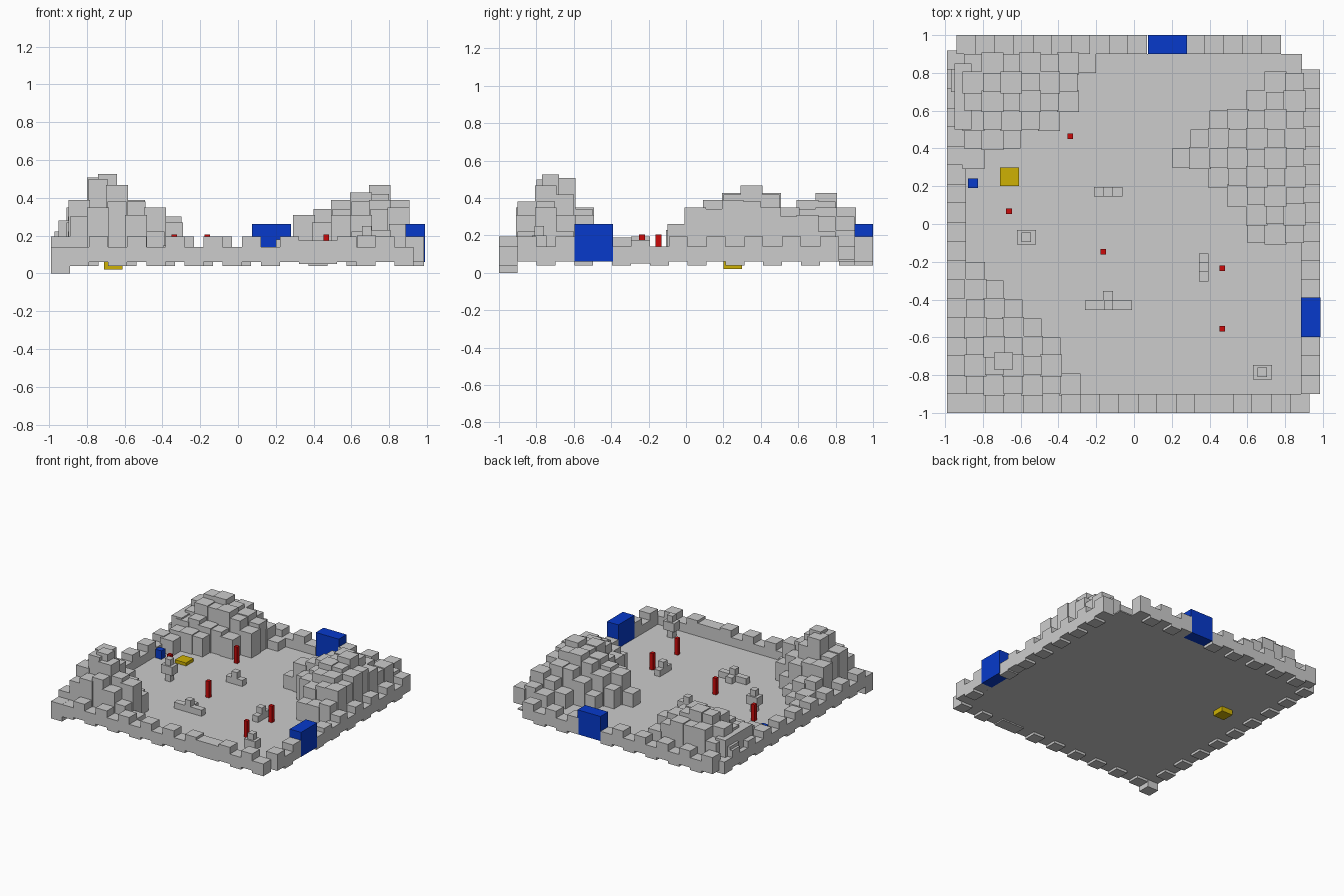
import bpy, bmesh
from mathutils import Matrix, Vector

cube = bpy.data.objects.get("Cube")
if cube:
    bpy.data.objects.remove(cube, do_unlink=True)

FLOOR = 0.07
CELL = 0.1      # hill column width
BLOCK = 0.101   # wall block length


def material(name, r, g, b):
    mat = bpy.data.materials.new(name)
    mat.use_nodes = True
    mat.diffuse_color = (r, g, b, 1)
    node = next(n for n in mat.node_tree.nodes if n.type == 'BSDF_PRINCIPLED')
    node.inputs["Base Color"].default_value = (r, g, b, 1)
    return mat


stone = material("stone_grey", 0.605, 0.605, 0.605)
blue = material("door_blue", 0.002, 0.042, 0.6)
red = material("post_red", 0.6, 0.003, 0.003)
yellow = material("pad_yellow", 0.62, 0.44, 0.001)


def build(name, boxes, mat):
    """One object made of boxes, each given as (x0, x1, y0, y1, z0, z1)."""
    bm = bmesh.new()
    for x0, x1, y0, y1, z0, z1 in boxes:
        centre = Vector((x0 + x1, y0 + y1, z0 + z1)) / 2
        size = Matrix.Diagonal((x1 - x0, y1 - y0, z1 - z0, 1))
        bmesh.ops.create_cube(bm, size=1, matrix=Matrix.Translation(centre) @ size)
    mesh = bpy.data.meshes.new(name)
    bm.to_mesh(mesh)
    bm.free()
    mesh.materials.append(mat)
    obj = bpy.data.objects.new(name, mesh)
    bpy.context.collection.objects.link(obj)
    return obj


# Bottom and top of low, middle and high wall blocks
LEVELS = {"L": (0.04, 0.14), "M": (0.05, 0.175), "H": (0.06, 0.195)}


def wall(name, start, edge, along_x, pattern):
    """Row of blocks following the pattern; a dash leaves a gap."""
    boxes = []
    for k, letter in enumerate(pattern):
        if letter == "-":
            continue
        span = (start + k * BLOCK, start + (k + 1) * BLOCK)
        depth = (edge, edge + CELL)
        boxes.append((*(span + depth if along_x else depth + span), *LEVELS[letter]))
    build(name, boxes, stone)


def hill(name, left, back, rows, extra=()):
    """Stepped columns; each letter is a height step, a dash is empty floor."""
    boxes = []
    for j, row in enumerate(rows.split()):
        for i, letter in enumerate(row):
            if letter == "-":
                continue
            top = 0.14 + 0.04 * (ord(letter) - ord("a"))
            # alternate columns sit a little proud of their neighbours
            grow = 0.008 if (i + j) % 2 else 0
            x, y = left + i * CELL, back - j * CELL
            boxes.append((x - grow, x + CELL + grow, y - CELL - grow, y + grow,
                          FLOOR - 0.005, top + grow))
    build(name, boxes + list(extra), stone)


# Floor slab
build("floor", [(-0.89, 0.89, -0.9, 0.9, FLOOR - 0.01, FLOOR)], stone)

# Surrounding walls and the deep corner block
wall("front_wall", -0.99, -1.0, True, "-LHLHLHLHLHLHMMHLHL")
wall("back_wall", -0.94, 0.9, True, "HLHLHLHLHL--HLHLH")
wall("left_wall", -0.9, -0.99, False, "HLHLHLHLHLHLHLHLHL")
wall("right_wall", -0.9, 0.885, False, "HLH--LMLHLHLHLHLH")
build("corner_block", [(-0.99, -0.89, -1.0, -0.9, 0, 0.14)], stone)

# Doors and the small blue block
build("back_door", [(0.073, 0.28, 0.9, 1.0, 0.06, 0.26)], blue)
build("right_door", [(0.885, 0.988, -0.597, -0.39, 0.06, 0.26)], blue)
build("small_blue_block", [(-0.88, -0.825, 0.19, 0.24, FLOOR, 0.14)], blue)

# Stepped hills in three corners
hill("front_left_hill", -0.89, -0.2, """
    a
    ba
    dca
    ffeb
    gjhec
    gjigf
    efgeca""", [(-0.74, -0.64, -0.77, -0.68, FLOOR, 0.525)])
hill("back_left_hill", -0.9, 0.9, """
    dfffeca
    fhhgfe
    egggfd
    deddc
    ccc
    b""", [(-0.95, -0.86, 0.5, 0.85, FLOOR, 0.28),
           (-0.97, -0.9, 0.7, 0.82, FLOOR, 0.22)])
hill("right_hill", 0.2, 0.8, """
    -----bc
    ----bde
    --bdffe
    -ceghhf
    befghig
    --dfhhg
    ---eggf
    ----eff
    ----ccd""")


# Little rocks: a row of cubes with one raised
def rock_row(name, x, y, count, along_x, raised):
    s = 0.05
    boxes = []
    for k in range(count):
        cx, cy = (x + k * s, y) if along_x else (x, y + k * s)
        top = FLOOR + (2 * s if k == raised else s)
        boxes.append((cx, cx + s, cy, cy + s, FLOOR, top))
    return build(name, boxes, stone)


rock_row("back_rocks", -0.212, 0.145, 3, True, 1)
rock_row("front_rocks", -0.26, -0.455, 5, True, 2)
rock_row("side_rocks", 0.345, -0.305, 3, False, 1)
build("front_rock_stub", [(-0.165, -0.11, -0.405, -0.355, FLOOR, 0.12)], stone)


# Rock pillars: a narrow column through a wider block
def pillar(name, x, y):
    build(name, [(x - 0.025, x + 0.025, y - 0.025, y + 0.025, FLOOR, 0.25),
                 (x - 0.05, x + 0.05, y - 0.038, y + 0.038, 0.13, 0.2)], stone)


pillar("left_pillar", -0.57, -0.07)
pillar("right_pillar", 0.68, -0.785)

# Red posts
posts = [(-0.337, 0.465), (-0.662, 0.068), (-0.163, -0.147),
         (0.467, -0.235), (0.467, -0.555)]
r = 0.015
for n, (x, y) in enumerate(posts):
    build(f"red_post_{n}", [(x - r, x + r, y - r, y + r, FLOOR, 0.205)], red)

# Yellow pad, set through the floor
build("yellow_pad", [(-0.71, -0.61, 0.2, 0.3, 0.02, 0.095)], yellow)
